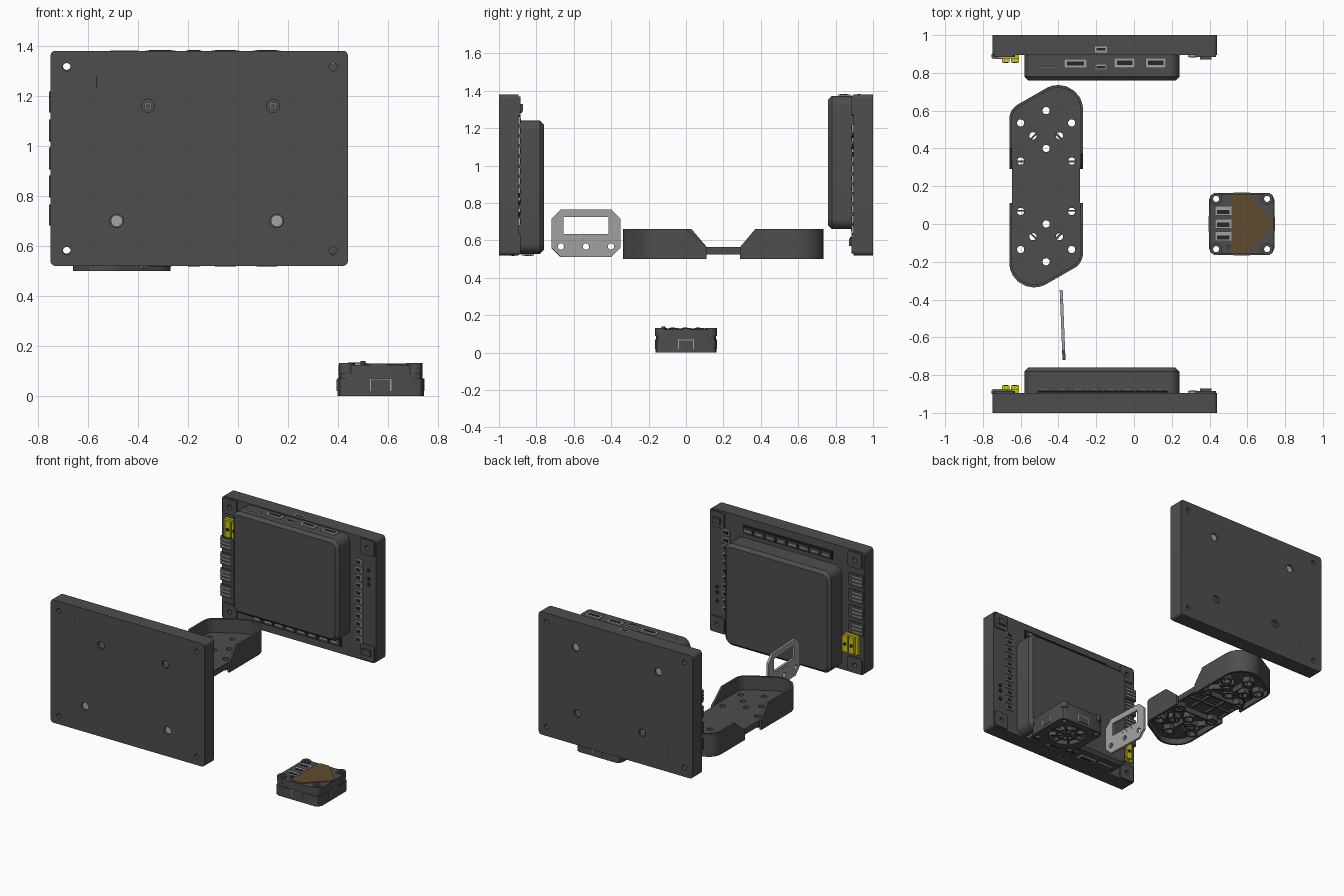
import bpy, bmesh
from math import pi, cos, sin, tan
from mathutils import Matrix, Vector

cube = bpy.data.objects.get("Cube")
if cube:
    bpy.data.objects.remove(cube, do_unlink=True)


def material(name, rgb):
    m = bpy.data.materials.new(name)
    m.use_nodes = True
    m.diffuse_color = (*rgb, 1)
    m.node_tree.nodes["Principled BSDF"].inputs["Base Color"].default_value = (*rgb, 1)
    return m


DARK = material("dark grey plastic", (0.075, 0.075, 0.075))
BLACK = material("black recess", (0.02, 0.02, 0.02))
GREY = material("light grey metal", (0.36, 0.36, 0.36))
YELLOW = material("yellow connector", (0.6, 0.55, 0.01))
BROWN = material("brown board", (0.115, 0.07, 0.03))

frame = Matrix()          # placement applied to every new part
made = []


def finish(name, bm, mat):
    bmesh.ops.transform(bm, matrix=frame, verts=bm.verts)
    bmesh.ops.recalc_face_normals(bm, faces=bm.faces)
    me = bpy.data.meshes.new(name)
    bm.to_mesh(me)
    bm.free()
    me.materials.clear()
    me.materials.append(mat)
    ob = bpy.data.objects.new(name, me)
    bpy.context.collection.objects.link(ob)
    made.append(ob)
    return ob


def box(name, mat, x, y, z, turn=0):
    bm = bmesh.new()
    bmesh.ops.create_cube(bm, size=1)
    mid = Matrix.Translation([(a + b) / 2 for a, b in (x, y, z)])
    size = Matrix.Diagonal([b - a for a, b in (x, y, z)] + [1])
    bmesh.ops.transform(bm, matrix=mid @ Matrix.Rotation(turn, 4, 'Z') @ size, verts=bm.verts)
    return finish(name, bm, mat)


def fillet(corners, radii, n=6):
    """Polygon with rounded corners."""
    out = []
    for i, (p, r) in enumerate(zip(corners, radii)):
        p = Vector(p)
        if not r:
            out.append(p)
            continue
        u = (Vector(corners[i - 1]) - p).normalized()
        v = (Vector(corners[(i + 1) % len(corners)]) - p).normalized()
        half = u.angle(v) / 2
        c = p + (u + v).normalized() * r / sin(half)
        a, b = p + u * r / tan(half) - c, p + v * r / tan(half) - c
        out += [c + (a.lerp(b, k / n)).normalized() * r for k in range(n + 1)]
    return out


def rect(x, y, r=0, n=6):
    return fillet([(x[0], y[0]), (x[1], y[0]), (x[1], y[1]), (x[0], y[1])], [r] * 4, n)


def ring(x, y, r, n=20):
    return [Vector((x + r * cos(2 * pi * k / n), y + r * sin(2 * pi * k / n))) for k in range(n)]


AXES = {'Z': Matrix(),
        'Y': Matrix(((1, 0, 0, 0), (0, 0, -1, 0), (0, 1, 0, 0), (0, 0, 0, 1))),
        'X': Matrix(((0, 0, 1, 0), (1, 0, 0, 0), (0, 1, 0, 0), (0, 0, 0, 1)))}


def slab(name, mat, loops, span, axis='Z', chamfer=0):
    """Extrude an outline with holes along an axis."""
    cu = bpy.data.curves.new(name, 'CURVE')
    cu.dimensions, cu.fill_mode = '2D', 'BOTH'
    cu.extrude = (span[1] - span[0]) / 2 - chamfer
    cu.bevel_depth, cu.offset, cu.bevel_resolution = chamfer, -chamfer, 0
    for loop in loops:
        sp = cu.splines.new('POLY')
        sp.points.add(len(loop) - 1)
        for pt, p in zip(sp.points, loop):
            pt.co = (p[0], p[1], 0, 1)
        sp.use_cyclic_u = True
    tmp = bpy.data.objects.new(name, cu)
    bpy.context.collection.objects.link(tmp)
    me = bpy.data.meshes.new_from_object(tmp.evaluated_get(bpy.context.evaluated_depsgraph_get()))
    bpy.data.objects.remove(tmp, do_unlink=True)
    bm = bmesh.new()
    bm.from_mesh(me)
    bpy.data.meshes.remove(me)
    bmesh.ops.remove_doubles(bm, verts=bm.verts, dist=1e-5)
    mid = sum(span) / 2
    shift = Vector([mid if a == axis else 0 for a in 'XYZ'])
    bmesh.ops.transform(bm, matrix=Matrix.Translation(shift) @ AXES[axis], verts=bm.verts)
    return finish(name, bm, mat)


def controller(side):
    """Enclosure with a back cover, raised body, ports and pin headers."""
    corners = [(x, z) for x in (-0.685, 0.38) for z in (0.585, 1.32)]
    bolts = [ring(x, z, 0.016) for x, z in corners]
    small = [(-0.36, 0.74), (0.14, 0.74)]
    large = [(-0.485, 1.2), (0.155, 1.2)]
    outline = rect((-0.75, 0.44), (0.52, 1.38), 0.02)
    slab(side + "_cover", DARK, [outline] + bolts + [ring(x, z, 0.027) for x, z in small + large],
         (0.985, 1), 'Y')
    slab(side + "_base", DARK, [outline] + bolts, (0.895, 0.985), 'Y')
    for x, z in large:
        slab(side + "_cover_disc", GREY, [ring(x, z, 0.024)], (0.98, 0.992), 'Y')
    for x, z in small:
        slab(side + "_screw", GREY, [ring(x, z, 0.014), ring(x, z, 0.008)], (0.98, 0.992), 'Y')
    box(side + "_cover_slot", BLACK, (-0.568, -0.564), (0.998, 1.001), (0.62, 0.67))
    for x, z in corners:
        slab(side + "_corner_pad", DARK, [rect((x - 0.055, x + 0.055), (z - 0.055, z + 0.055), 0.015),
             ring(x, z, 0.016)], (0.885, 0.895), 'Y')
    slab(side + "_body", DARK, [rect((-0.58, 0.24), (0.66, 1.372), 0.055)], (0.76, 0.925), 'Y', 0.02)

    # ports along the body edge
    ports = [(-0.455, 0.83, 0.055, 0.005), (-0.31, 0.85, 0.06, 0.024), (-0.175, 0.925, 0.032, 0.016),
             (-0.175, 0.83, 0.032, 0.016), (-0.05, 0.853, 0.055, 0.026), (0.115, 0.853, 0.055, 0.026)]
    for x, y, w, h in ports:
        box(side + "_port", GREY, (x - w, x + w), (y - h, y + h), (1.35, 1.381))
        if h > 0.01:
            box(side + "_port_opening", BLACK, (x - w * 0.75, x + w * 0.75),
                (y - h * 0.45, y + h * 0.45), (1.378, 1.383))

    # power plug
    box(side + "_power_plug", YELLOW, (-0.72, -0.61), (0.875, 0.9), (1.11, 1.24))
    for x in (-0.68, -0.63):
        box(side + "_power_socket", YELLOW, (x - 0.02, x + 0.02), (0.855, 0.88), (1.12, 1.23))
        slab(side + "_power_pin", BLACK, [ring(x, 1.175, 0.012)], (0.852, 0.856), 'Y')

    # motor headers on one edge
    for k in range(4):
        z = 1.06 - 0.112 * k
        box(side + "_motor_header", DARK, (-0.755, -0.64), (0.882, 0.9), (z - 0.042, z + 0.042))
        for dz in (-0.024, 0, 0.024):
            box(side + "_motor_pin", GREY, (-0.75, -0.67), (0.874, 0.885), (z + dz - 0.006, z + dz + 0.006))

    # signal headers on the other edge
    for k in range(11):
        z = 0.66 + 0.054 * k
        box(side + "_signal_header", GREY, (0.285, 0.34), (0.885, 0.9), (z - 0.02, z + 0.02))
        box(side + "_signal_opening", BLACK, (0.295, 0.33), (0.882, 0.886), (z - 0.011, z + 0.011))
    for z in (1.06, 1.1, 1.16):
        slab(side + "_button", BLACK, [ring(0.385, z, 0.012)], (0.888, 0.9), 'Y')
    box(side + "_reset_switch", DARK, (0.35, 0.41), (0.872, 0.9), (0.57, 0.61))

    # lower header row
    box(side + "_header_strip", BLACK, (-0.51, 0.18), (0.885, 0.9), (0.572, 0.628))
    for k in range(8):
        x = -0.468 + 0.086 * k
        box(side + "_strip_header", DARK, (x - 0.036, x + 0.036), (0.878, 0.89), (0.582, 0.618))
        box(side + "_strip_pins", GREY, (x - 0.024, x + 0.024), (0.874, 0.88), (0.595, 0.605))


controller("back_unit")
frame = Matrix.Translation((0, 0, 1.9)) @ Matrix.Rotation(pi, 4, 'X')
controller("front_unit")


def tray_lobe(name):
    """One raised-rim end of the tray, centred on the tray's middle."""
    outline = fillet([(-0.195, 0.09), (-0.195, 0.407), (0.195, 0.63), (0.195, 0.09)], [0, 0.09, 0.13, 0], 9)
    spots = [(0, 0.4), (0, 0.2)] + [(s * x, y) for s in (-1, 1)
                                    for x, y in ((0.135, 0.335), (0.07, 0.267), (0.135, 0.133))]
    slab(name + "_floor", DARK, [outline] + [ring(x, y, 0.019) for x, y in spots], (0.54, 0.565))
    for x, y in spots:
        slab(name + "_nut_socket", DARK, [ring(x, y, 0.044, 6), ring(x, y, 0.03, 6)], (0.503, 0.54))
    # rim that slopes down towards the waist
    path = [(*p, 0.66) for p in outline[1:-1]]
    path = [(-0.195, 0.09, 0.565), (-0.195, 0.2, 0.66)] + path + [(0.195, 0.17, 0.66), (0.195, 0.09, 0.565)]
    bm = bmesh.new()
    cols = [(bm.verts.new((x, y, 0.5)), bm.verts.new((x, y, z))) for x, y, z in path]
    for a, b in zip(cols, cols[1:]):
        bm.faces.new((a[0], b[0], b[1], a[1]))
    bmesh.ops.recalc_face_normals(bm, faces=bm.faces)
    inward = bm.faces[:][0].normal.x > 0
    bmesh.ops.solidify(bm, geom=bm.faces[:], thickness=-0.014 if inward else 0.014)
    finish(name + "_rim", bm, DARK)
    # ribs underneath
    for x, y, length, turn in ((0, 0.3, 0.1, pi / 2), (-0.1, 0.23, 0.14, pi / 4), (0.1, 0.23, 0.14, -pi / 4),
                               (-0.1, 0.3, 0.1, pi / 4), (0.1, 0.3, 0.1, -pi / 4), (0, 0.13, 0.34, 0)):
        box(name + "_rib", DARK, (x - length / 2, x + length / 2), (y - 0.005, y + 0.005), (0.503, 0.545), turn)


# tray
middle = Matrix.Translation((-0.465, 0.2, 0))
for end, turn in (("tray_back", 0), ("tray_front", pi)):
    frame = middle @ Matrix.Rotation(turn, 4, 'Z')
    tray_lobe(end)
frame = middle
box("tray_waist", DARK, (-0.18, 0.18), (-0.1, 0.1), (0.54, 0.565))
for x in (-0.174, -0.06, 0.06, 0.174):
    box("tray_waist_rib", DARK, (x - 0.006, x + 0.006), (-0.1, 0.1), (0.525, 0.545))
box("tray_waist_crossbar", DARK, (-0.17, 0.17), (-0.005, 0.005), (0.525, 0.545))

# sensor bracket
frame = Matrix.Translation((-0.378, -0.535, 0)) @ Matrix.Rotation(0.04, 4, 'Z')
slab("sensor_bracket", GREY,
     [fillet([(-0.185, 0.51), (0.185, 0.51), (0.185, 0.765), (-0.185, 0.765)], [0.05] * 4, 1),
      rect((-0.12, 0.12), (0.635, 0.725))]
     + [ring(y, 0.567, 0.017) for y in (-0.134, 0, 0.134)]
     + [ring(y, 0.615, 0.005, 8) for y in (-0.02, 0.015, 0.065)], (-0.008, 0.008), 'X')

# small hub
frame = Matrix.Translation((0.57, 0, 0))
posts = [(x, y) for x in (-0.135, 0.135) for y in (-0.133, 0.133)]
holes = [ring(x, y, 0.016) for x, y in posts]
shell = rect((-0.173, 0.173), (-0.164, 0.164), 0.035, 2)
slab("hub_skirt", DARK, [shell, ring(0, 0, 0.125, 8)] + holes, (0, 0.03))
slab("hub_lower_shell", DARK, [shell] + holes, (0.03, 0.07))
slab("hub_upper_shell", DARK, [rect((-0.168, 0.168), (-0.16, 0.16), 0.035, 2)] + holes, (0.07, 0.124))
for x, y in posts:
    slab("hub_post", DARK, [ring(x, y, 0.032), ring(x, y, 0.016)], (0.09, 0.132))
for k in range(4):
    box("hub_underside_spoke", DARK, (-0.12, 0.12), (-0.006, 0.006), (0.003, 0.035), k * pi / 4)
slab("hub_underside_ring", DARK, [ring(0, 0, 0.07), ring(0, 0, 0.058)], (0.003, 0.035))
slab("hub_board", BROWN, [fillet([(-0.06, -0.155), (0.165, -0.155), (0.165, 0.16), (-0.06, 0.16)],
                                 [0.02, 0.14, 0.14, 0.02], 1)], (0.12, 0.129))
for y in (-0.065, 0.002, 0.07):
    box("hub_socket", GREY, (-0.14, -0.055), (y - 0.025, y + 0.025), (0.115, 0.132))
    box("hub_socket_opening", BLACK, (-0.13, -0.065), (y - 0.017, y + 0.005), (0.13, 0.134))
slab("hub_button", DARK, [ring(-0.07, -0.12, 0.01, 12)], (0.12, 0.139))
for k in range(4):
    frame = Matrix.Translation((0.57, 0, 0)) @ Matrix.Rotation(k * pi / 2, 4, 'Z')
    face = -0.164 if k % 2 == 0 else -0.173
    box("hub_side_frame", GREY, (-0.043, 0.043), (face - 0.002, face + 0.003), (0.02, 0.07))
    box("hub_side_panel", DARK, (-0.038, 0.038), (face - 0.003, face + 0.003), (0.02, 0.065))

bpy.ops.object.select_all(action='DESELECT')
for ob in made:
    ob.select_set(True)
bpy.context.view_layer.objects.active = made[0]
bpy.ops.object.shade_smooth_by_angle()
